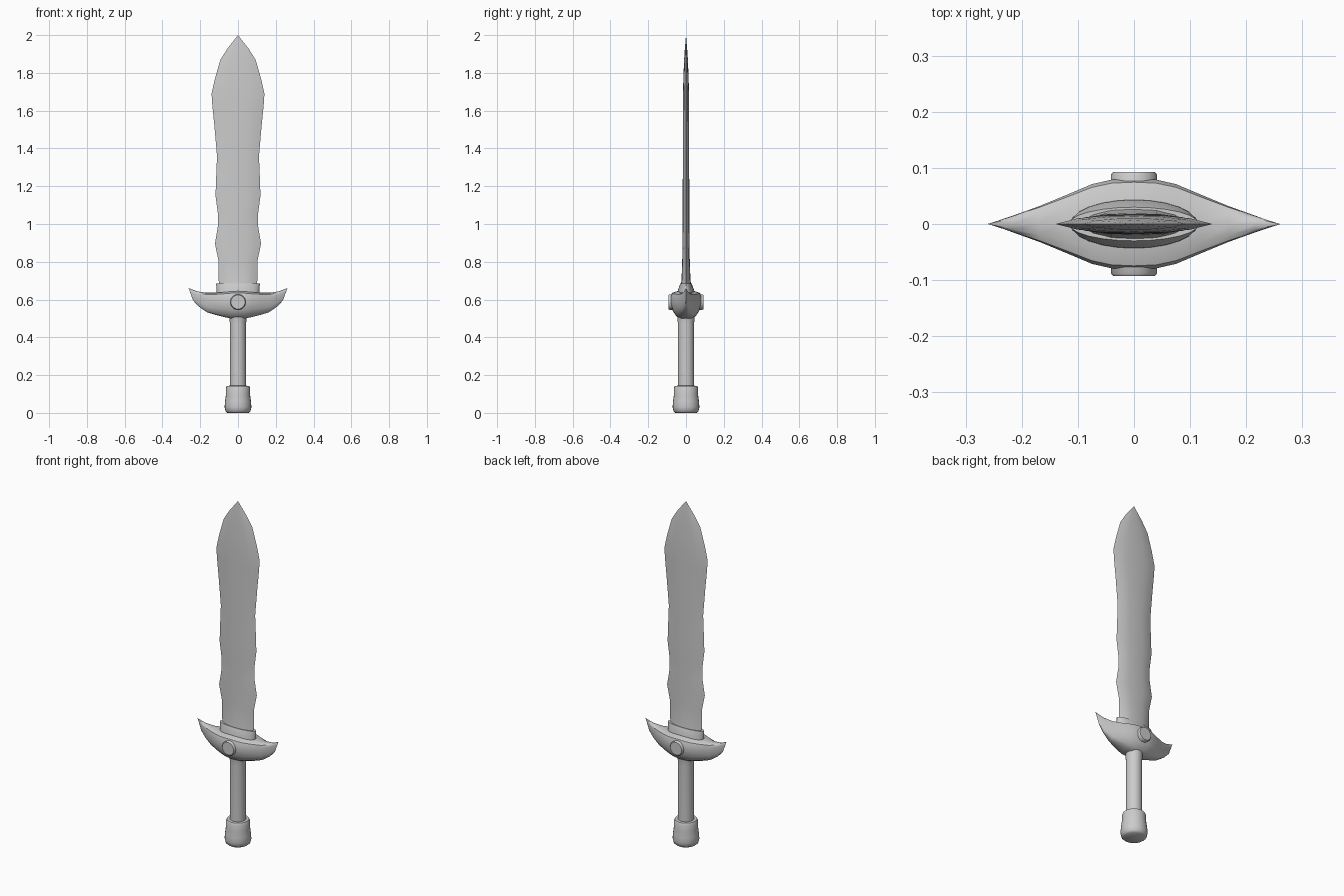
import bpy, bmesh, math
from mathutils import Matrix

if "Cube" in bpy.data.objects:
    bpy.data.objects.remove(bpy.data.objects["Cube"])


def finish(name, bm, angle):
    """Clean the mesh, make the object and shade it."""
    bmesh.ops.remove_doubles(bm, verts=bm.verts, dist=0.0003)
    bmesh.ops.recalc_face_normals(bm, faces=bm.faces)
    me = bpy.data.meshes.new(name)
    bm.to_mesh(me)
    bm.free()
    ob = bpy.data.objects.new(name, me)
    bpy.context.collection.objects.link(ob)
    bpy.ops.object.select_all(action='DESELECT')
    ob.select_set(True)
    bpy.context.view_layer.objects.active = ob
    bpy.ops.object.shade_smooth_by_angle(angle=math.radians(angle))
    return ob


def loft(name, rings, angle=40, matrix=None):
    """Skin a list of equal closed rings and cap both ends."""
    bm = bmesh.new()
    vs = [[bm.verts.new(p) for p in r] for r in rings]
    n = len(vs[0])
    for a, b in zip(vs, vs[1:]):
        for i in range(n):
            j = (i + 1) % n
            bm.faces.new((a[i], a[j], b[j], b[i]))
    bm.faces.new(vs[0])
    bm.faces.new(vs[-1])
    if matrix:
        bm.transform(matrix)
    return finish(name, bm, angle)


def ellipse(rx, ry, z, n=24):
    return [(rx * math.cos(2 * math.pi * i / n), ry * math.sin(2 * math.pi * i / n), z)
            for i in range(n)]


def turned(name, profile, matrix=None):
    return loft(name, [ellipse(r, r, z) for r, z in profile], 40, matrix)


# Wavy leaf blade: height, half width, half thickness
blade = [(0.62, 0.100, 0.036), (0.66, 0.100, 0.030), (0.70, 0.102, 0.024),
         (0.80, 0.102, 0.020), (0.895, 0.122, 0.019), (0.99, 0.106, 0.018),
         (1.06, 0.107, 0.018), (1.15, 0.119, 0.018), (1.26, 0.115, 0.017),
         (1.36, 0.111, 0.017), (1.52, 0.125, 0.017), (1.63, 0.136, 0.016),
         (1.69, 0.140, 0.016), (1.77, 0.122, 0.014), (1.87, 0.093, 0.010),
         (1.93, 0.055, 0.006), (2.0, 0.0001, 0.0001)]
half = [(1, 0), (0.72, 0.62), (0.4, 0.92), (0, 1), (-0.4, 0.92), (-0.72, 0.62)]
lens = half + [(-x, -y) for x, y in half]
loft("blade", [[(w * x, t * y, z) for x, y in lens] for z, w, t in blade])

# Collar where the blade meets the guard
loft("blade_collar", [ellipse(0.113, 0.045, 0.60), ellipse(0.113, 0.043, 0.65),
                      ellipse(0.116, 0.030, 0.685)])

# Crescent guard: top x, top z, bottom x, bottom z, half depth
arm = [(0.0, 0.647, 0.0, 0.498, 0.081), (0.04, 0.645, 0.04, 0.50, 0.079),
       (0.075, 0.641, 0.075, 0.508, 0.071), (0.12, 0.637, 0.12, 0.519, 0.052),
       (0.17, 0.636, 0.162, 0.532, 0.032), (0.215, 0.643, 0.205, 0.561, 0.016),
       (0.262, 0.661, 0.238, 0.595, 0.0001)]
side = [(0.0, 1.0), (0.6, 0.98), (0.92, 0.92), (1.0, 0.78), (1.0, 0.55),
        (0.88, 0.30), (0.62, 0.08), (0.3, 0.0)]
section = side + [(-y, f) for y, f in reversed(side[1:])]


def guard_ring(s, sx):
    xt, zt, xb, zb, hy = s
    return [(sx * (xb + (xt - xb) * f), hy * y, zb + (zt - zb) * f) for y, f in section]


loft("guard", [guard_ring(s, -1) for s in reversed(arm)] +
     [guard_ring(s, 1) for s in arm[1:]], 45)

# Round studs on both faces of the guard
for name, turn in (("front_stud", 90), ("back_stud", -90)):
    m = Matrix.Translation((0, 0, 0.587)) @ Matrix.Rotation(math.radians(turn), 4, 'X')
    turned(name, [(0.041, 0.05), (0.041, 0.088), (0.037, 0.093)], m)

# Grip and pommel
turned("grip", [(0.043, 0.12), (0.043, 0.47), (0.045, 0.505), (0.05, 0.53)])
turned("pommel", [(0.056, 0.0), (0.066, 0.008), (0.071, 0.03), (0.069, 0.06),
                  (0.064, 0.095), (0.064, 0.132), (0.059, 0.143), (0.043, 0.144)])
